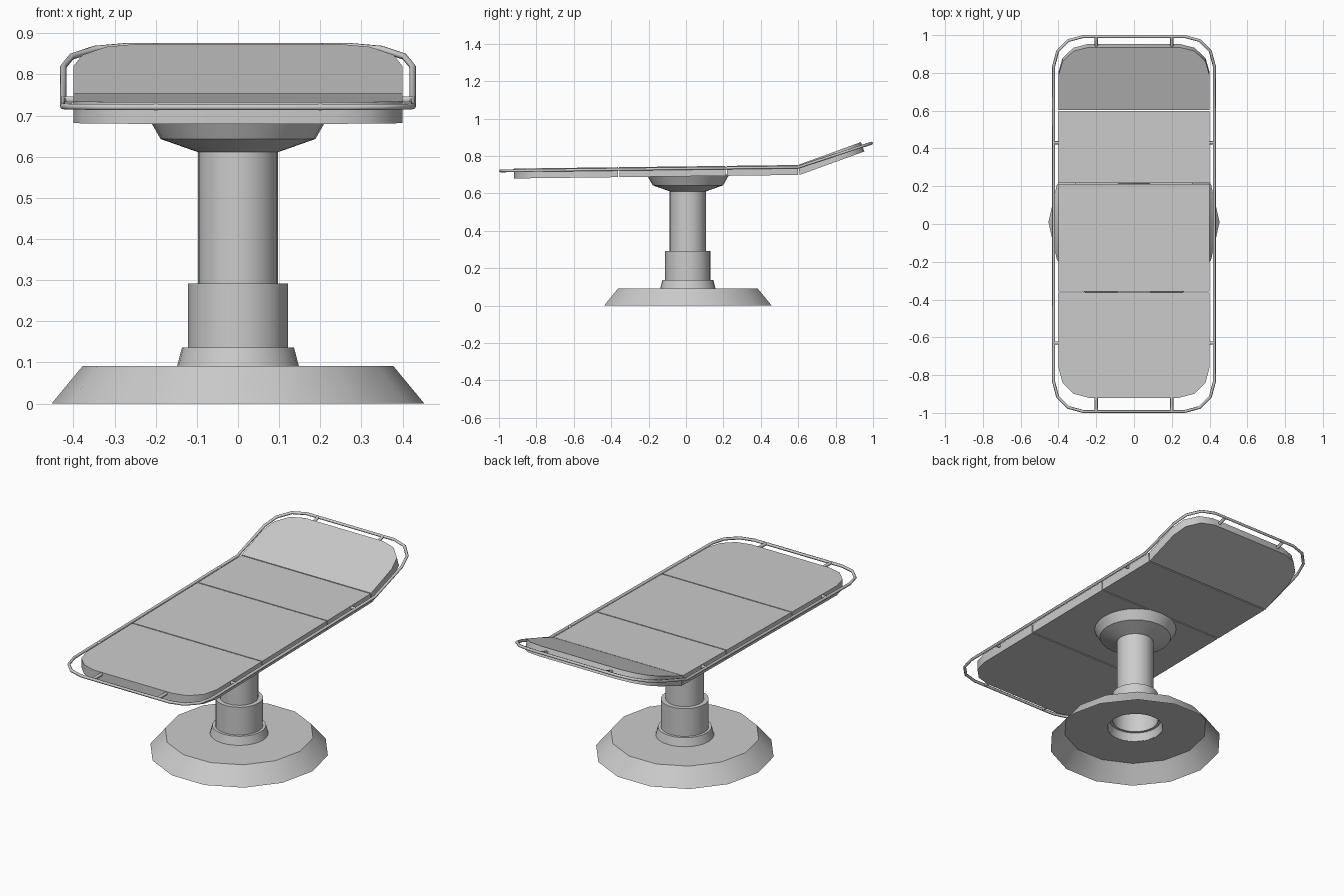
import bpy, bmesh
from math import sin, cos, pi, radians

if "Cube" in bpy.data.objects:
    bpy.data.objects.remove(bpy.data.objects["Cube"])

CY = 0.01  # pedestal centre in y


def finish(name, bm, angle=35):
    bmesh.ops.recalc_face_normals(bm, faces=bm.faces)
    me = bpy.data.meshes.new(name)
    bm.to_mesh(me)
    bm.free()
    ob = bpy.data.objects.new(name, me)
    bpy.context.collection.objects.link(ob)
    bpy.ops.object.select_all(action='DESELECT')
    ob.select_set(True)
    bpy.context.view_layer.objects.active = ob
    bpy.ops.object.shade_smooth_by_angle(angle=radians(angle))
    return ob


def lathe(name, profile, n, sy=1.0, angle=35):
    """Open revolved shell from (radius, z) points."""
    bm = bmesh.new()
    rings = [[bm.verts.new((r * cos(2 * pi * i / n), CY + sy * r * sin(2 * pi * i / n), z))
              for i in range(n)] for r, z in profile]
    for a, b in zip(rings, rings[1:]):
        for i in range(n):
            j = (i + 1) % n
            bm.faces.new((a[i], a[j], b[j], b[i]))
    return finish(name, bm, angle)


def corner(cx, cy, r, a0, segs=3):
    return [(cx + r * cos(radians(a0 + 90 * i / segs)), cy + r * sin(radians(a0 + 90 * i / segs)))
            for i in range(segs + 1)]


def panel(name, s0, s1, angle, round_start=False, round_end=False, mitre=0.0):
    """Pad slab along s, measured from the hinge line, tilted by angle."""
    w, r, t = 0.4, 0.16, 0.053
    pts = corner(w - r, s1 - r, r, 0) + corner(r - w, s1 - r, r, 90) if round_end else [(w, s1), (-w, s1)]
    pts += corner(r - w, s0 + r, r, 180) + corner(w - r, s0 + r, r, 270) if round_start else [(-w, s0), (w, s0)]
    c, s = cos(angle), sin(angle)
    bm = bmesh.new()

    def ring(depth):
        out = []
        for x, u in pts:
            if depth and abs(u - s0) < 1e-6:
                u -= mitre
            out.append(bm.verts.new((x, 0.599 + u * c + depth * s, 0.752 + u * s - depth * c)))
        return out
    top, bot = ring(0), ring(t)
    bm.faces.new(top)
    bm.faces.new(bot[::-1])
    for i in range(len(pts)):
        j = (i + 1) % len(pts)
        bm.faces.new((top[i], bot[i], bot[j], top[j]))
    return finish(name, bm)


def tubes(name, paths, radius, cyclic):
    cu = bpy.data.curves.new(name, 'CURVE')
    cu.dimensions = '3D'
    cu.bevel_depth = radius
    cu.bevel_resolution = 1
    cu.use_fill_caps = True
    for path in paths:
        sp = cu.splines.new('POLY')
        sp.points.add(len(path) - 1)
        for p, co in zip(sp.points, path):
            p.co = (*co, 1)
        sp.use_cyclic_u = cyclic
    ob = bpy.data.objects.new(name, cu)
    bpy.context.collection.objects.link(ob)
    return ob


def rail_z(y):
    return 0.7205 + 0.0125 * (min(y, 0.6) + 1) + 0.327 * max(y - 0.6, 0)


# pedestal: open-bottomed foot, stepped column and bowl under the table
lathe("base", [(0.453, 0), (0.377, 0.092), (0.147, 0.092)], 14, 1.015)
lathe("column", [(0.148, 0.091), (0.136, 0.137), (0.121, 0.137), (0.121, 0.292), (0.097, 0.292),
                 (0.097, 0.612)], 28)
lathe("support_bowl", [(0.097, 0.611), (0.188, 0.643), (0.222, 0.702)], 28, angle=40)

# padded table sections
tilt = 0.0125
panel("foot_pad", -1.519, -0.962, tilt, round_start=True)
panel("seat_pad", -0.956, -0.387, tilt)
panel("back_pad", -0.381, -0.001, tilt)
panel("head_pad", 0.004, 0.358, radians(20), round_end=True, mitre=0.015)

# surrounding rail, bent at the head hinge
W, L, R = 0.425, 0.992, 0.155
loop = (corner(W - R, L - R, R, 0) + corner(R - W, L - R, R, 90) + [(-W, 0.6)]
        + corner(R - W, R - L, R, 180) + corner(W - R, R - L, R, 270) + [(W, 0.6)])
tubes("side_rail", [[(x, y, rail_z(y)) for x, y in loop]], 0.008, True)

# brackets joining rail and pads
links = []
for m in (-1, 1):
    links += [[(0.2 * m, a, rail_z(a)), (0.2 * m, b, rail_z(b))] for a, b in ((-0.91, -L), (0.92, L))]
    links += [[(0.39 * m, y, rail_z(y)), (W * m, y, rail_z(y))] for y in (-0.63, 0.43)]
tubes("rail_brackets", links, 0.009, False)
